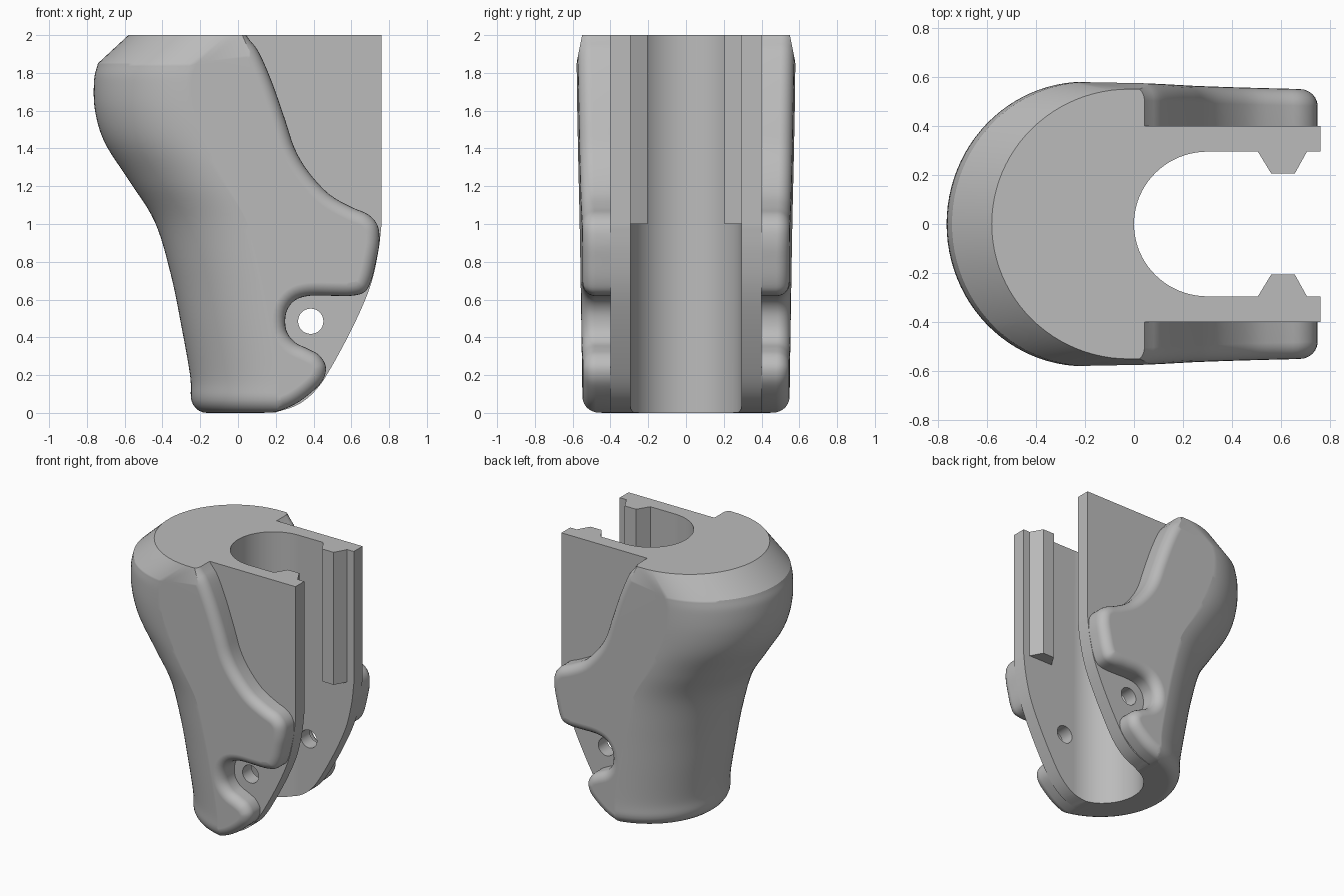
import bpy, bmesh
from math import sin, cos, pi
from mathutils import Vector

cube = bpy.data.objects.get("Cube")
if cube:
    bpy.data.objects.remove(cube, do_unlink=True)

grey = bpy.data.materials.new("matte grey")
grey.use_nodes = True
grey.diffuse_color = (0.5, 0.5, 0.5, 1)
grey.node_tree.nodes["Principled BSDF"].inputs["Base Color"].default_value = (0.5, 0.5, 0.5, 1)


def smooth_path(points, steps=6):
    """Catmull-Rom curve through points of any dimension."""
    p = [Vector(q) for q in points]
    p = [p[0] * 2 - p[1]] + p + [p[-1] * 2 - p[-2]]
    out = []
    for a, b, c, d in zip(p, p[1:], p[2:], p[3:]):
        for i in range(steps):
            t = i / steps
            out.append((b * 2 + (c - a) * t + (a * 2 - b * 5 + c * 4 - d) * t * t
                        + (b * 3 - a - c * 3 + d) * t ** 3) / 2)
    return out + [p[-2]]


def loft(name, rings):
    """Closed solid through rings that share a point count."""
    bm = bmesh.new()
    vs = [[bm.verts.new(co) for co in ring] for ring in rings]
    n = len(vs[0])
    for lo, hi in zip(vs, vs[1:]):
        for i in range(n):
            j = (i + 1) % n
            bm.faces.new((lo[i], lo[j], hi[j], hi[i]))
    bm.faces.new(vs[0])
    bm.faces.new(vs[-1])
    bmesh.ops.recalc_face_normals(bm, faces=bm.faces)
    mesh = bpy.data.meshes.new(name)
    bm.to_mesh(mesh)
    bm.free()
    mesh.materials.append(grey)
    ob = bpy.data.objects.new(name, mesh)
    bpy.context.collection.objects.link(ob)
    return ob


def side_prism(name, pts, half):
    return loft(name, [[(x, y, z) for x, z in pts] for y in (-half, half)])


def plan_prism(name, pts, low, high):
    return loft(name, [[(x, y, z) for x, y in pts] for z in (low, high)])


def combine(target, tool, operation):
    mod = target.modifiers.new(operation, 'BOOLEAN')
    mod.operation = operation
    mod.solver = 'EXACT'
    mod.object = tool
    bpy.context.view_layer.objects.active = target
    bpy.ops.object.modifier_apply(modifier=mod.name)
    bpy.data.objects.remove(tool, do_unlink=True)


# Swept round back: height, back edge and half width, with an edge rounding below
waist = smooth_path([(.09, -.25, .557), (.2, -.254, .558), (.44, -.296, .561),
                     (.73, -.355, .565), (1.01, -.44, .568), (1.23, -.577, .571),
                     (1.43, -.705, .573), (1.6, -.757, .577), (1.76, -.762, .58),
                     (1.85, -.742, .58)])
stations = [(z, x, w, 0) for z, x, w in waist]
stations += [(2, -.58, .55, 0), (2.05, -.53, .541, 0)]
fillet = [(.09 - .09 * sin(a), -.25, .557, .085 * (1 - cos(a)))
          for a in (pi / 2 * k / 6 for k in range(6, 0, -1))]
fillet.insert(0, (-.01, -.25, .557, .09))
rings = []
for z, back, width, inset in fillet + stations:
    arc = [pi / 2 + pi * k / 48 for k in range(49)]
    ring = [(back + .56 + (.56 - inset) * cos(a), (width - inset) * sin(a), z) for a in arc]
    rings.append([(1.2, width - inset, z)] + ring + [(1.2, inset - width, z)])
body = loft("grip_body", rings)

# Side outline of the thick shell, with rounded outer rims
edge = smooth_path([(-.08, 2.3), (-.03, 2.12), (.05, 1.99), (.11, 1.91), (.18, 1.75),
                    (.25, 1.55), (.3, 1.4), (.37, 1.28), (.48, 1.16), (.6, 1.09),
                    (.69, 1.05), (.74, .99), (.748, .9), (.73, .8), (.705, .7),
                    (.67, .64), (.6, .62), (.5, .62), (.38, .62), (.3, .595),
                    (.255, .53), (.255, .44), (.3, .375), (.37, .34), (.43, .305),
                    (.465, .245), (.45, .175), (.39, .11), (.3, .045), (.2, .006), (.12, 0)], 4)
outline = list(edge) + [Vector((-1.2, 0)), Vector((-1.2, 2.3))]
n = len(outline)
normals = []
for i in range(n):
    before = (outline[i] - outline[i - 1]).normalized()
    after = (outline[(i + 1) % n] - outline[i]).normalized()
    t = (before + after).normalized()
    normals.append(Vector((t.y, -t.x)))
half, radius = .56, .07
rim = [(half - radius + radius * sin(a), radius * (1 - cos(a)))
       for a in (pi / 2 * k / 6 for k in range(7))]
layers = [(-y, d) for y, d in reversed(rim)] + rim
rings = []
for y, d in layers:
    ring = []
    for p, nor in zip(outline, normals):
        q = p + nor * d
        taper = (.552 + .012 * q.y - .02 * q.x) / half
        ring.append((q.x, y * taper, q.y))
    rings.append(ring)
combine(body, loft("shell_outline", rings), 'INTERSECT')

# Thin inner walls with a swept front edge
front = smooth_path([(.76, 1.0), (.742, .85), (.7, .67), (.62, .48), (.51, .27),
                     (.42, .13), (.32, .045), (.2, .003)], 5)
wall = [(-.05, 2.05), (.76, 2.05)] + [tuple(p) for p in front] + [(.12, .003), (0, .6)]
combine(body, side_prism("inner_walls", wall, .4), 'UNION')

# Round-bottomed channel through the full height
slot = [(.3 + .3 * cos(a), .295 * sin(a)) for a in (pi / 2 + pi * k / 40 for k in range(41))]
slot += [(1.4, -.295), (1.4, .295)]
combine(body, plan_prism("channel_cutter", slot, -.5, 2.5), 'DIFFERENCE')

# Guide ribs inside the channel
for s in (-1, 1):
    rib = [(.505, .35 * s), (.505, .295 * s), (.56, .205 * s),
           (.655, .205 * s), (.705, .295 * s), (.705, .35 * s)]
    combine(body, plan_prism("guide_rib", rib, 1, 2.03), 'UNION')

# Cross pin hole and flat top
pin = [(.385 + .067 * cos(2 * pi * k / 32), .485 + .067 * sin(2 * pi * k / 32)) for k in range(32)]
combine(body, side_prism("pin_cutter", pin, 1), 'DIFFERENCE')
top = [(-2, -2), (2, -2), (2, 2), (-2, 2)]
combine(body, plan_prism("top_cutter", top, 2, 3), 'DIFFERENCE')

# Smooth shading with sharp machined edges
bpy.ops.object.select_all(action='DESELECT')
body.select_set(True)
bpy.context.view_layer.objects.active = body
bpy.ops.object.shade_smooth_by_angle(angle=pi / 6)
weighted = body.modifiers.new("weighted normals", 'WEIGHTED_NORMAL')
weighted.keep_sharp = True
